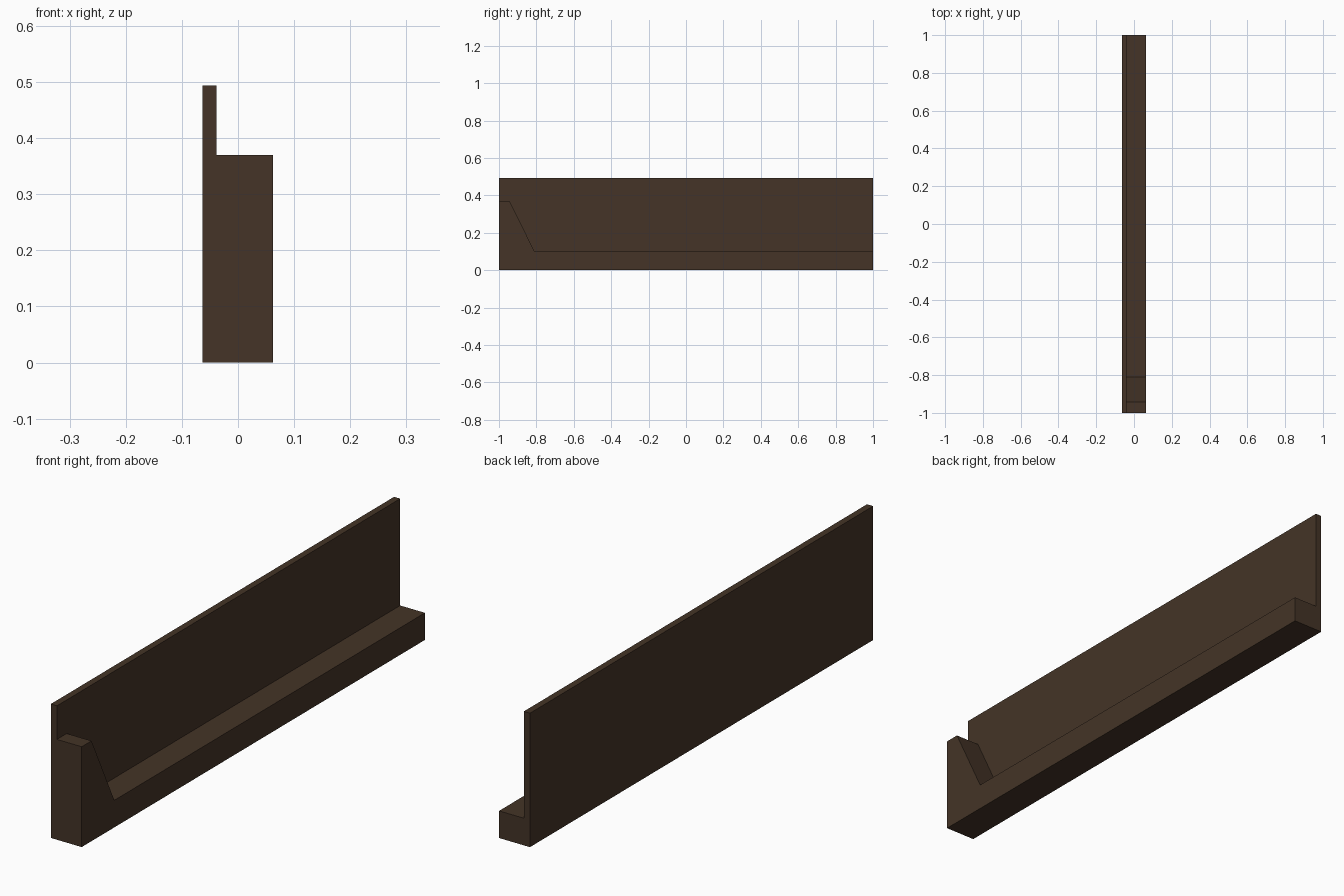
import bpy, bmesh

if "Cube" in bpy.data.objects:
    bpy.data.objects.remove(bpy.data.objects["Cube"])

BACK, FACE, FRONT = -0.0635, -0.0385, 0.0625


def extrude_profile(name, points, x0, x1):
    """Extrude a closed (y, z) profile along x."""
    bm = bmesh.new()
    face = bm.faces.new([bm.verts.new((x0, y, z)) for y, z in points])
    result = bmesh.ops.extrude_face_region(bm, geom=[face])
    verts = [v for v in result["geom"] if isinstance(v, bmesh.types.BMVert)]
    bmesh.ops.translate(bm, verts=verts, vec=(x1 - x0, 0, 0))
    bmesh.ops.recalc_face_normals(bm, faces=bm.faces)
    mesh = bpy.data.meshes.new(name)
    bm.to_mesh(mesh)
    bm.free()
    obj = bpy.data.objects.new(name, mesh)
    bpy.context.collection.objects.link(obj)
    return obj


wood = bpy.data.materials.new("dark_wood")
wood.diffuse_color = (0.058, 0.034, 0.02, 1)
wood.use_nodes = True
wood.node_tree.nodes["Principled BSDF"].inputs["Base Color"].default_value = wood.diffuse_color

# Ledge with a raised, sloped end post
ledge = extrude_profile(
    "ledge_wall",
    [(-1, 0), (1, 0), (1, 0.10), (-0.81, 0.10), (-0.943, 0.37), (-1, 0.37)],
    BACK, FRONT)
ledge.data.materials.append(wood)

# Thin tall back panel
panel = extrude_profile(
    "back_panel", [(-1, 0), (1, 0), (1, 0.494), (-1, 0.494)], BACK, FACE)
panel.data.materials.append(wood)

# Fuse both into one solid, leaving no hidden inner faces
union = ledge.modifiers.new("fuse", "BOOLEAN")
union.operation = "UNION"
union.solver = "EXACT"
union.object = panel
bpy.context.view_layer.objects.active = ledge
ledge.select_set(True)
bpy.ops.object.modifier_apply(modifier=union.name)
bpy.data.objects.remove(panel)
